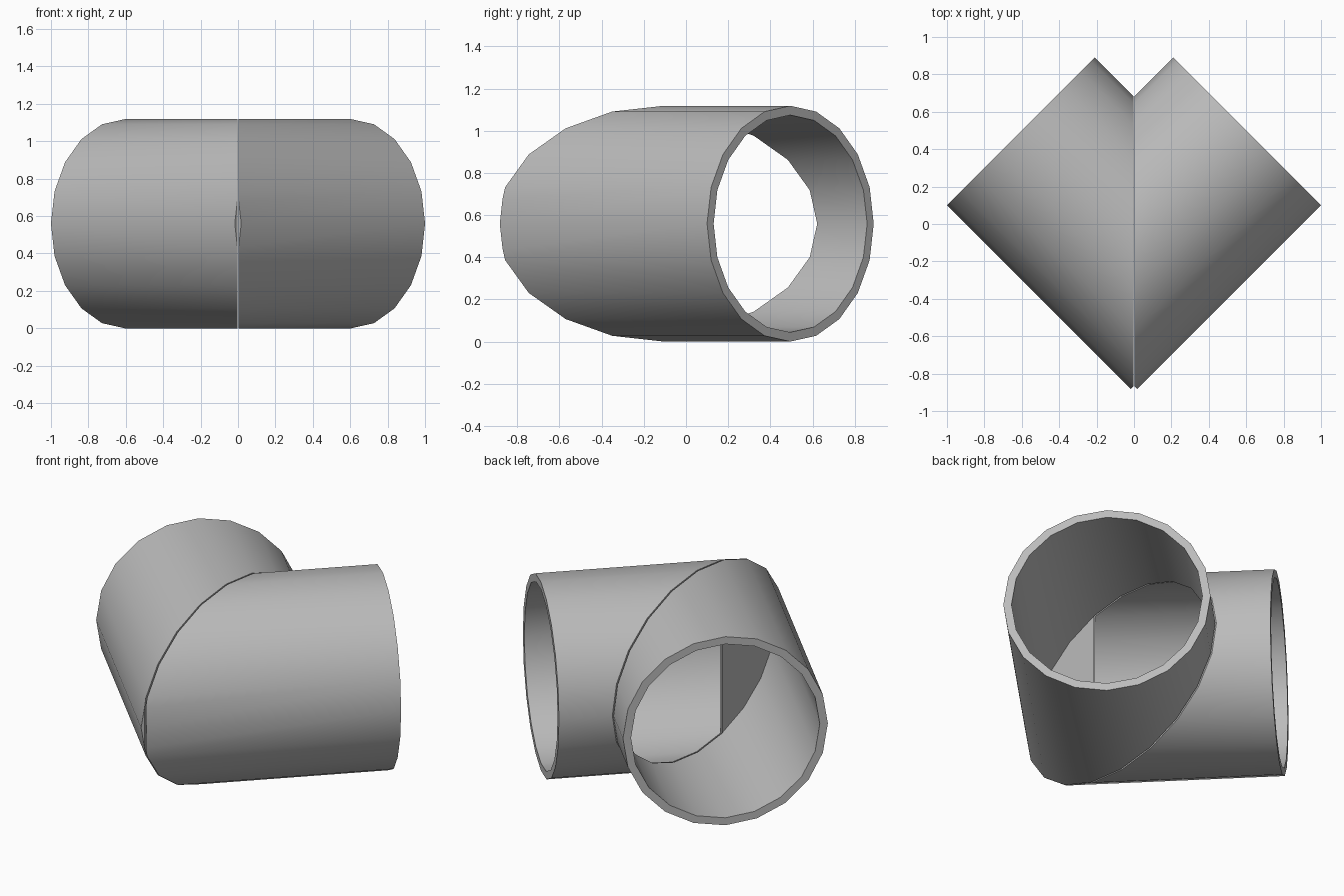
import bpy, bmesh
from math import cos, sin, pi, sqrt
from mathutils import Vector

cube = bpy.data.objects.get("Cube")
if cube:
    bpy.data.objects.remove(cube, do_unlink=True)

OUTER, INNER = 0.559, 0.515
LENGTH, SIDES, GAP = 1.39, 20, 0.004

grey = bpy.data.materials.new("pipe_grey")
grey.use_nodes = True
colour = (0.5, 0.5, 0.5, 1)
grey.diffuse_color = colour
grey.node_tree.nodes["Principled BSDF"].inputs["Base Color"].default_value = colour


def pipe(name, side):
    mouth = Vector((side * 0.605, 0.495, OUTER))
    along = Vector((-side, -1, 0)) / sqrt(2)
    across = Vector((side, -1, 0)) / sqrt(2)
    up = Vector((0, 0, 1))
    bm = bmesh.new()

    def ring(radius, distance):
        angles = [2 * pi * k / SIDES for k in range(SIDES)]
        return [bm.verts.new(mouth + along * distance
                             + radius * (across * cos(a) + up * sin(a)))
                for a in angles]

    # Thick tube: outer wall, far rim, inner wall, open-end rim
    rings = [ring(OUTER, 0), ring(OUTER, LENGTH),
             ring(INNER, LENGTH), ring(INNER, 0)]
    for i in range(4):
        a, b = rings[i], rings[(i + 1) % 4]
        for k in range(SIDES):
            n = (k + 1) % SIDES
            bm.faces.new((a[k], a[n], b[n], b[k]))

    # Mitre cut with a hairline gap, then close the wall thickness
    bmesh.ops.bisect_plane(bm, geom=bm.verts[:] + bm.edges[:] + bm.faces[:],
                           plane_co=(side * GAP, 0, 0),
                           plane_no=(side, 0, 0), clear_inner=True)
    border = [e for e in bm.edges if e.is_boundary]
    bmesh.ops.triangle_fill(bm, edges=border, use_beauty=True)
    bmesh.ops.recalc_face_normals(bm, faces=bm.faces[:])

    # Thin partial web across the outer corner of the bore
    centre = mouth + along * (0.605 - GAP) * sqrt(2)
    web = []
    for k in range(-4, 5):
        a = 2 * pi * k / SIDES
        spot = centre + up * INNER * sin(a)
        spot.y -= INNER * sqrt(2) * cos(a)
        web.append(bm.verts.new(spot))
    face = bm.faces.new(web)
    face.normal_update()
    if face.normal.x * side < 0:
        face.normal_flip()

    mesh = bpy.data.meshes.new(name)
    bm.to_mesh(mesh)
    bm.free()
    mesh.materials.append(grey)
    obj = bpy.data.objects.new(name, mesh)
    bpy.context.collection.objects.link(obj)
    bpy.ops.object.select_all(action='DESELECT')
    obj.select_set(True)
    bpy.context.view_layer.objects.active = obj
    bpy.ops.object.shade_smooth_by_angle(angle=pi / 6)


pipe("left_pipe", 1)
pipe("right_pipe", -1)
